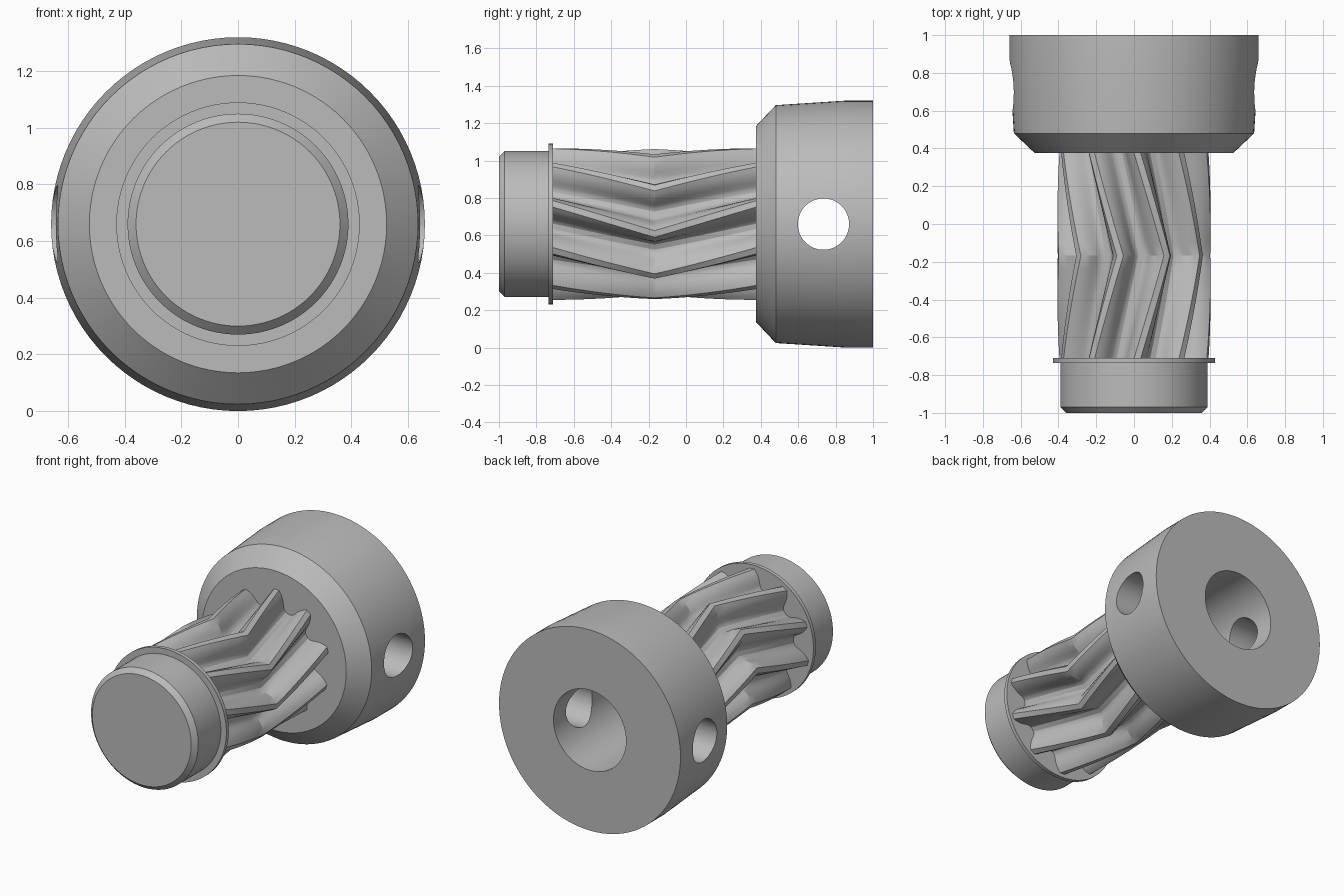
import bpy, bmesh
from math import sin, cos, pi, radians

cube = bpy.data.objects.get("Cube")
if cube:
    bpy.data.objects.remove(cube)

AXIS_Z = 0.66
TEETH = 10

steel = bpy.data.materials.new("steel grey")
steel.use_nodes = True
steel.diffuse_color = (0.5, 0.5, 0.5, 1)
steel.node_tree.nodes["Principled BSDF"].inputs["Base Color"].default_value = (0.5, 0.5, 0.5, 1)


def loft(name, sections):
    """Skin sections (y, [(radius, angle), ...]) along the shaft axis, closed at both ends."""
    bm = bmesh.new()
    rings = [[bm.verts.new((r * cos(a), y, AXIS_Z + r * sin(a))) for r, a in pts]
             for y, pts in sections]
    for lower, upper in zip(rings, rings[1:]):
        n = len(lower)
        for i in range(n):
            j = (i + 1) % n
            bm.faces.new((lower[i], lower[j], upper[j], upper[i]))
    bm.faces.new(rings[0])
    bm.faces.new(rings[-1])
    bmesh.ops.recalc_face_normals(bm, faces=bm.faces)
    mesh = bpy.data.meshes.new(name)
    bm.to_mesh(mesh)
    bm.free()
    mesh.materials.append(steel)
    obj = bpy.data.objects.new(name, mesh)
    bpy.context.collection.objects.link(obj)
    return obj


def lathe(name, profile, n=96):
    """Turn a (radius, y) profile around the shaft axis."""
    return loft(name, [(y, [(r, 2 * pi * i / n) for i in range(n)]) for r, y in profile])


def select(obj):
    bpy.ops.object.select_all(action='DESELECT')
    obj.select_set(True)
    bpy.context.view_layer.objects.active = obj


def smooth(obj, angle=25):
    select(obj)
    bpy.ops.object.shade_smooth_by_angle(angle=radians(angle))


# Hub with chamfered front, tapered side and blind bore
hub = lathe("hub", [(0.525, 0.375), (0.636, 0.48), (0.66, 0.85), (0.66, 1.0),
                    (0.264, 1.0), (0.264, 0.4)])

# Cross hole drilled through the hub
bpy.ops.mesh.primitive_cylinder_add(vertices=64, radius=0.137, depth=2,
                                    location=(0, 0.735, AXIS_Z), rotation=(0, pi / 2, 0))
drill = bpy.context.object
drill.name = "drill_cutter"
drill.hide_render = True
drill.data.materials.append(steel)
cut = hub.modifiers.new("cross hole", 'BOOLEAN')
cut.object = drill
cut.operation = 'DIFFERENCE'
cut.solver = 'EXACT'
select(hub)
bpy.ops.object.modifier_apply(modifier=cut.name)
bpy.data.objects.remove(drill)
smooth(hub)

# Herringbone gear: one tooth outline repeated and twisted to the middle and back
half_tooth = [(0.405, 2.5), (0.385, 5), (0.36, 7.3), (0.335, 9),
              (0.31, 10.5), (0.295, 12.2), (0.286, 15)]
tooth = [(r, -a) for r, a in reversed(half_tooth)] + half_tooth
START, END, STEPS, TWIST = -0.712, 0.376, 16, 23
sections = []
for s in range(STEPS + 1):
    t = s / STEPS
    turn = -7.5 + TWIST * abs(2 * t - 1)
    sections.append((START + (END - START) * t,
                     [(r, radians(a + turn + 360 / TEETH * k))
                      for k in range(TEETH) for r, a in tooth]))
smooth(loft("herringbone_gear", sections))

# Thin flange and chamfered end journal
smooth(lathe("flange", [(0.43, -0.735), (0.43, -0.71)]))
smooth(lathe("journal", [(0.36, -1.0), (0.39, -0.97), (0.39, -0.73)]))
